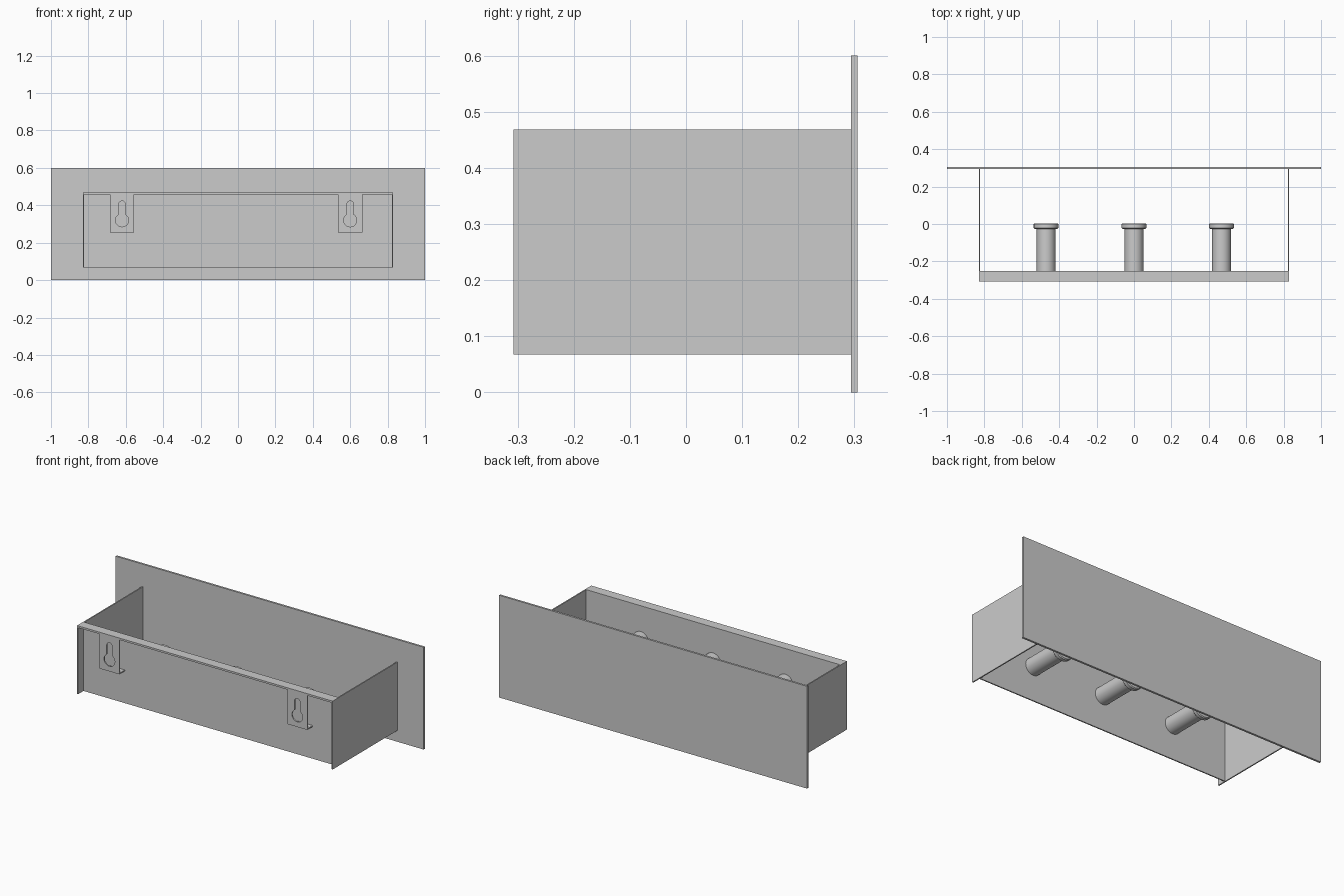
import bpy, bmesh, math

if "Cube" in bpy.data.objects:
    bpy.data.objects.remove(bpy.data.objects["Cube"])


def box(name, x0, x1, y0, y1, z0, z1):
    bm = bmesh.new()
    bmesh.ops.create_cube(bm, size=1)
    for v in bm.verts:
        v.co = ((x0 + x1) / 2 + v.co.x * (x1 - x0),
                (y0 + y1) / 2 + v.co.y * (y1 - y0),
                (z0 + z1) / 2 + v.co.z * (z1 - z0))
    me = bpy.data.meshes.new(name)
    bm.to_mesh(me)
    bm.free()
    ob = bpy.data.objects.new(name, me)
    bpy.context.collection.objects.link(ob)
    return ob


def lathe_y(name, x, z, profile, n=48):
    # closed turned solid around an axis along y; profile holds (radius, y)
    bm = bmesh.new()
    rings = [[bm.verts.new((x + r * math.cos(2 * math.pi * i / n), y,
                            z + r * math.sin(2 * math.pi * i / n)))
              for i in range(n)] for r, y in profile]
    for a, b in zip(rings, rings[1:]):
        for i in range(n):
            j = (i + 1) % n
            bm.faces.new((a[i], a[j], b[j], b[i]))
    bm.faces.new(rings[0])
    bm.faces.new(rings[-1])
    bmesh.ops.recalc_face_normals(bm, faces=bm.faces)
    me = bpy.data.meshes.new(name)
    bm.to_mesh(me)
    bm.free()
    ob = bpy.data.objects.new(name, me)
    bpy.context.collection.objects.link(ob)
    smooth(ob)
    return ob


def smooth(ob):
    bpy.ops.object.select_all(action='DESELECT')
    ob.select_set(True)
    bpy.context.view_layer.objects.active = ob
    bpy.ops.object.shade_smooth_by_angle(angle=math.radians(30))


def plate_with_hole(name, outlines, x, y, thickness):
    # filled 2D curve standing upright in the xz plane
    cu = bpy.data.curves.new(name, 'CURVE')
    cu.dimensions = '2D'
    cu.fill_mode = 'BOTH'
    cu.extrude = thickness / 2
    for pts in outlines:
        sp = cu.splines.new('POLY')
        sp.points.add(len(pts) - 1)
        for p, (u, v) in zip(sp.points, pts):
            p.co = (u, v, 0, 1)
        sp.use_cyclic_u = True
    ob = bpy.data.objects.new(name, cu)
    ob.location = (x, y, 0)
    ob.rotation_euler = (math.pi / 2, 0, 0)
    bpy.context.collection.objects.link(ob)
    bpy.ops.object.select_all(action='DESELECT')
    ob.select_set(True)
    bpy.context.view_layer.objects.active = ob
    bpy.ops.object.convert(target='MESH')
    smooth(bpy.context.object)


def arc(z, r, a0, a1, n):
    return [(r * math.cos(math.radians(a0 + (a1 - a0) * i / n)),
             z + r * math.sin(math.radians(a0 + (a1 - a0) * i / n)))
            for i in range(n + 1)]


Z0, Z1, YF, YB, T = 0.067, 0.468, -0.307, 0.294, 0.007
XW = 0.83

# large cover plate
box("cover_plate", -1, 1, YB, 0.306, 0, 0.6)

# housing: sides, recessed wall panel and top flange
box("side_left", -XW, -XW + T, YF, YB, Z0, Z1)
box("side_right", XW - T, XW, YF, YB, Z0, Z1)
box("wall_panel", -XW + T, XW - T, -0.257, -0.25, Z0, Z1 - 0.011)
box("top_flange", -XW + T, XW - T, YF, -0.25, Z1 - 0.011, Z1)

# keyhole hanging brackets with a lip folded back to the panel
rect = [(-0.065, 0.255), (0.065, 0.255), (0.065, 0.457), (-0.065, 0.457)]
neck = math.degrees(math.acos(0.018 / 0.035))
keyhole = arc(0.32, 0.035, 180 - neck, 360 + neck, 28) + arc(0.405, 0.018, 0, 180, 14)
for side, x in (("left", -0.62), ("right", 0.60)):
    plate_with_hole("keyhole_bracket_" + side, [rect, keyhole], x, YF + T / 2, T)
    box("bracket_lip_" + side, x - 0.065, x + 0.065, YF + T, -0.257, 0.255, 0.255 + T)

# three lamp sockets with a wider collar
for i, x in enumerate((-0.47, 0, 0.468)):
    lathe_y(f"lamp_socket_{i + 1}", x, 0.267,
            [(0.05, -0.25), (0.05, -0.026), (0.061, -0.026), (0.066, -0.021),
             (0.066, -0.001), (0.061, 0.004)])
